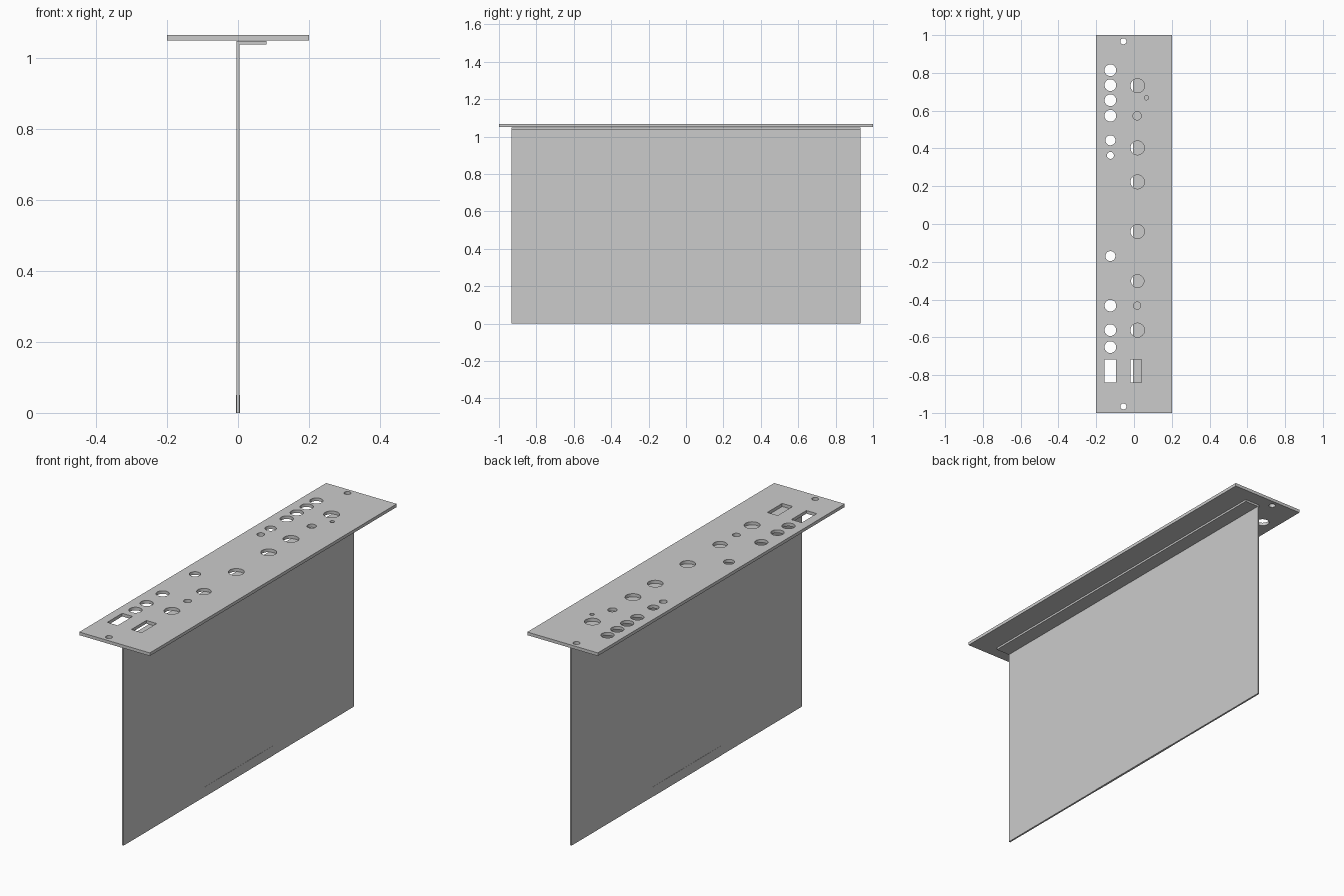
import bpy
import bmesh
from mathutils import Matrix

cube = bpy.data.objects.get("Cube")
if cube:
    bpy.data.objects.remove(cube)

# Single bare metal colour
metal = bpy.data.materials.new("grey metal")
metal.use_nodes = True
GREY = (0.6, 0.6, 0.6, 1)
metal.diffuse_color = GREY
metal.node_tree.nodes["Principled BSDF"].inputs["Base Color"].default_value = GREY


def make_object(name, bm):
    mesh = bpy.data.meshes.new(name)
    bm.to_mesh(mesh)
    bm.free()
    mesh.materials.append(metal)
    obj = bpy.data.objects.new(name, mesh)
    bpy.context.collection.objects.link(obj)
    return obj


def add_box(bm, x, y, z):
    centre = [(a + b) / 2 for a, b in (x, y, z)]
    size = [b - a for a, b in (x, y, z)]
    bmesh.ops.create_cube(bm, size=1, matrix=Matrix.LocRotScale(centre, None, size))


def box(name, x, y, z):
    bm = bmesh.new()
    add_box(bm, x, y, z)
    return make_object(name, bm)


SHEET = 0.0045          # half thickness of the upright sheet
UNDER, TOP = 1.05, 1.066
HALF_LENGTH = 0.932

# Top panel
panel = box("top_panel", (-0.2, 0.2), (-1, 1), (UNDER, TOP))

# Cutters: round holes grouped as x, radius, y positions
holes = [
    (-0.125, 0.031, (0.814, 0.735, 0.655, 0.573, -0.432, -0.562, -0.652)),
    (-0.125, 0.0265, (0.443, -0.17)),
    (-0.125, 0.0185, (0.363,)),
    (0.0185, 0.037, (0.732, 0.403, 0.223, -0.04, -0.562)),
    (0.0185, 0.034, (-0.302,)),
    (0.0165, 0.022, (0.573,)),
    (0.0165, 0.019, (-0.432,)),
    (0.066, 0.011, (0.668,)),
    (-0.056, 0.016, (0.967, -0.966)),
]
bm = bmesh.new()
for x, radius, places in holes:
    for y in places:
        bmesh.ops.create_cone(bm, cap_ends=True, segments=40, radius1=radius,
                              radius2=radius, depth=0.1,
                              matrix=Matrix.Translation((x, y, UNDER)))
# Two rectangular socket openings
for left in (-0.155, -0.018):
    add_box(bm, (left, left + 0.059), (-0.838, -0.717), (1, 1.1))
cutter = make_object("hole_cutter", bm)
cutter.hide_render = True
cutter.hide_set(True)

cut = panel.modifiers.new("holes", "BOOLEAN")
cut.object = cutter
cut.operation = "DIFFERENCE"
cut.solver = "EXACT"

# Bent sheet: upright wall with a folded flange beneath the panel
profile = [(-SHEET, 0), (SHEET, 0), (SHEET, 1.039), (0.08, 1.039),
           (0.08, 1.049), (-SHEET, 1.049)]
bm = bmesh.new()
face = bm.faces.new([bm.verts.new((x, -HALF_LENGTH, z)) for x, z in profile])
side = bmesh.ops.extrude_face_region(bm, geom=[face])
bmesh.ops.translate(bm, vec=(0, 2 * HALF_LENGTH, 0),
                    verts=[v for v in side["geom"] if isinstance(v, bmesh.types.BMVert)])
bmesh.ops.recalc_face_normals(bm, faces=bm.faces)
make_object("bent_sheet", bm)

# Thin edge grip on the lower rim
box("lower_edge_grip", (-SHEET - 0.001, SHEET + 0.001), (-0.275, 0.275), (0, 0.05))
